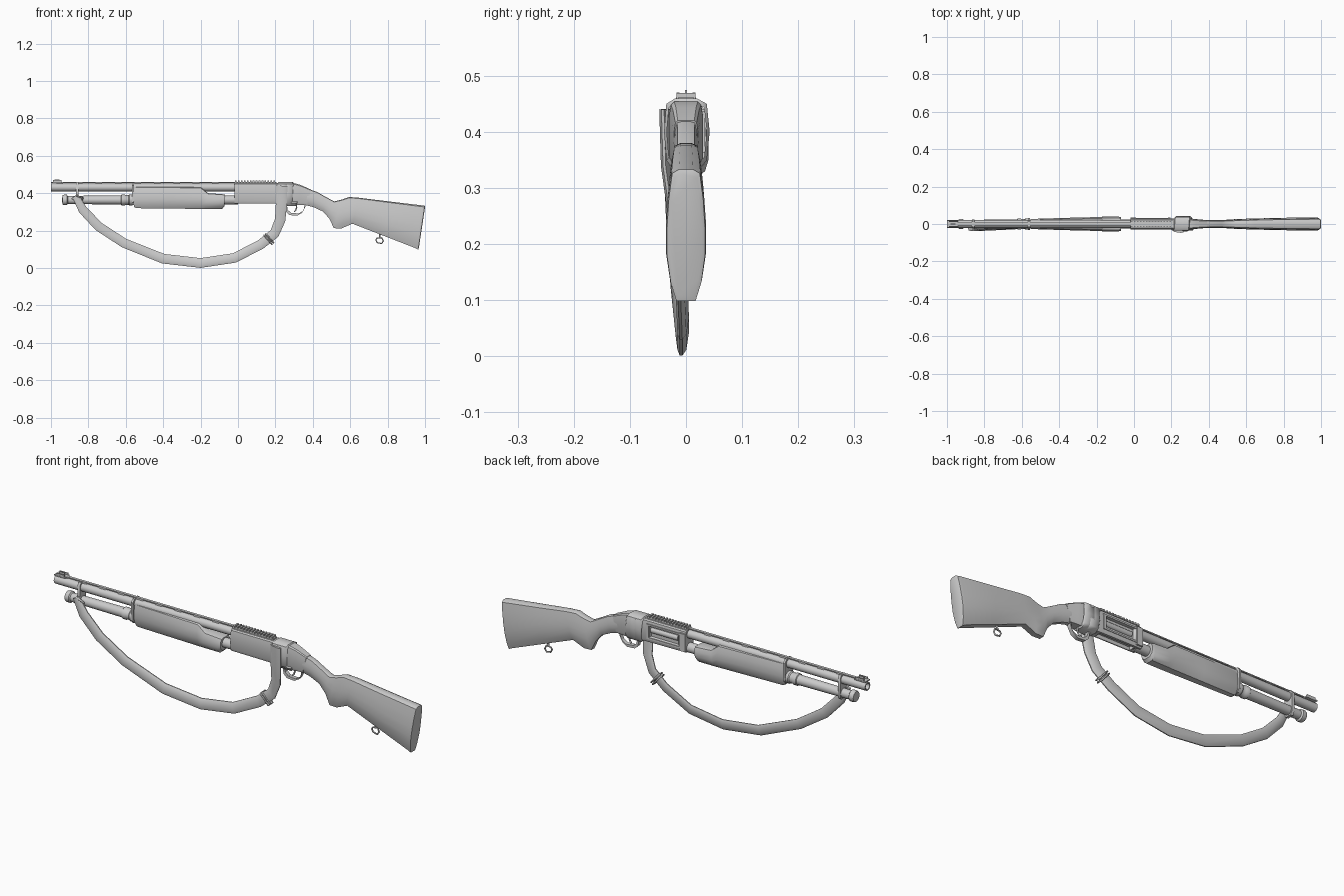
import bpy, bmesh, math
from mathutils import Vector

if "Cube" in bpy.data.objects:
    bpy.data.objects.remove(bpy.data.objects["Cube"])


def finish(name, bm, angle=35):
    bmesh.ops.recalc_face_normals(bm, faces=bm.faces)
    me = bpy.data.meshes.new(name)
    bm.to_mesh(me)
    bm.free()
    ob = bpy.data.objects.new(name, me)
    bpy.context.collection.objects.link(ob)
    bpy.ops.object.select_all(action='DESELECT')
    ob.select_set(True)
    bpy.context.view_layer.objects.active = ob
    bpy.ops.object.shade_smooth_by_angle(angle=math.radians(angle))
    return ob


def loft(name, rings, caps=True, loop=False, angle=35):
    """Bridge rings of equal point count into one skin."""
    bm = bmesh.new()
    vs = [[bm.verts.new(p) for p in r] for r in rings]
    n = len(rings[0])
    for i in range(len(vs) if loop else len(vs) - 1):
        a, b = vs[i], vs[(i + 1) % len(vs)]
        for j in range(n):
            k = (j + 1) % n
            bm.faces.new((a[j], a[k], b[k], b[j]))
    if caps and not loop:
        bm.faces.new(vs[0])
        bm.faces.new(vs[-1])
    return finish(name, bm, angle)


def lathe_x(name, profile, z, y=0, n=16, loop=False):
    """Revolve (x, radius) pairs about a line parallel to x."""
    return loft(name, [[(x, y + r * math.cos(2 * math.pi * j / n), z + r * math.sin(2 * math.pi * j / n))
                        for j in range(n)] for x, r in profile], loop=loop)


def boxes(name, spans):
    """One object from boxes given as (x0, x1, y0, y1, z0, z1)."""
    bm = bmesh.new()
    for x0, x1, y0, y1, z0, z1 in spans:
        for v in bmesh.ops.create_cube(bm, size=1)['verts']:
            v.co = (x0 if v.co.x < 0 else x1, y0 if v.co.y < 0 else y1, z0 if v.co.z < 0 else z1)
    return finish(name, bm)


def body(name, section, stations, angle=35):
    """Loft a (y, v) section through (top x, top z, bottom x, bottom z, half width)."""
    rings = []
    for tx, tz, bx, bz, w in stations:
        rings.append([(bx + (tx - bx) * (v + 1) / 2, y * w, bz + (tz - bz) * (v + 1) / 2) for y, v in section])
    return loft(name, rings, angle=angle)


def mirrored(half):
    return half + [(-y, v) for y, v in reversed(half)]


def wire(name, pts, r, closed=False):
    """Round rod through points."""
    cu = bpy.data.curves.new(name, 'CURVE')
    cu.dimensions = '3D'
    cu.bevel_depth = r
    cu.bevel_resolution = 1
    cu.use_fill_caps = True
    s = cu.splines.new('POLY')
    s.points.add(len(pts) - 1)
    for p, q in zip(s.points, pts):
        p.co = (*q, 1)
    s.use_cyclic_u = closed
    ob = bpy.data.objects.new(name, cu)
    bpy.context.collection.objects.link(ob)
    return ob


def cut(ob, cutter):
    cutter.hide_render = True
    cutter.hide_viewport = True
    m = ob.modifiers.new('cut', 'BOOLEAN')
    m.operation = 'DIFFERENCE'
    m.solver = 'EXACT'
    m.object = cutter


# Barrel, open at the muzzle
lathe_x('barrel', [(0, .001), (0, .021), (-1, .021), (-1, .015), (-.85, .015), (-.85, .001)], .431)

# Ventilated rib and its posts
boxes('barrel_rib', [(-.99, -.02, -.007, .007, .456, .461)] +
      [(-.97 + i * .104, -.935 + i * .104, -.005, .005, .448, .457) for i in range(9)])

# Front sight with post and ears
boxes('front_sight', [(-1, -.94, -.018, .018, .455, .461), (-.98, -.955, -.002, .002, .46, .474)] +
      [(-.99, -.945, s * .0145 - .0025, s * .0145 + .0025, .46, .47) for s in (-1, 1)])

# Magazine tube with end cap and collar
lathe_x('magazine_tube', [(-.94, .012), (-.938, .025), (-.93, .028), (-.915, .028), (-.91, .021), (-.895, .022),
                          (-.64, .024), (-.625, .025), (-.622, .029), (-.605, .029), (-.6, .026), (-.585, .026),
                          (-.58, .03), (-.565, .03), (-.56, .024), (0, .024)], .364)

# Barrel clamps
for name, x, w, r in (('front_clamp', -.86, .007, .025), ('rear_clamp', -.562, .005, .031)):
    body(name, mirrored([(.6, 1), (1, .75), (1, -.75), (.6, -1)]),
         [(x - w, .457, x - w, .336, r), (x + w, .457, x + w, .336, r)])

# Sliding fore-end
pump_sec = mirrored([(.55, 1), (.8, .93), (1, .45), (1, -.15), (.85, -.65), (.45, -1)])
body('fore_end', pump_sec, [
    (-.555, .43, -.555, .326, .024), (-.545, .436, -.545, .32, .027), (-.36, .434, -.36, .318, .033),
    (-.2, .432, -.2, .316, .037), (-.16, .4, -.175, .316, .039), (-.085, .395, -.085, .316, .04),
    (-.07, .392, -.072, .33, .037)], 40)

# Receiver with ejection and loading openings
rec_sec = mirrored([(.7, 1), (.9, .9), (1, .55), (1, -.75), (.8, -1)])
rec = body('receiver', rec_sec, [
    (-.02, .454, -.02, .346, .03), (.2, .454, .2, .344, .03), (.3, .454, .3, .338, .03),
    (.335, .444, .33, .338, .026), (.39, .42, .37, .338, .021)], 30)
cut(rec, boxes('ejection_cutter', [(.02, .18, .016, .06, .372, .428)]))
cut(rec, boxes('loading_cutter', [(.01, .2, -.019, .012, .3, .362)]))
boxes('ejection_frame', [(-.02, .19, .028, .033, .428, .436), (-.02, .19, .028, .033, .362, .37),
                         (-.02, .012, .028, .036, .352, .44), (.182, .195, .028, .034, .362, .436)])
lathe_x('bolt', [(.03, .008), (.03, .014), (.178, .014), (.178, .008)], .402, .012)

# Top rail
boxes('top_rail', [(-.02, .205, -.014, .014, .45, .461)] +
      [(-.016 + i * .0158, -.007 + i * .0158, -.017, .017, .459, .469) for i in range(14)])

# Trigger and guard
guard = [(.255, .345), (.262, .305), (.28, .289), (.32, .286), (.345, .3), (.356, .322), (.36, .345)]
loft('trigger_guard', [[(x + dx * .004, y, z + dx * .006) for dx, y in
                        ((-1, -.01), (-1, .01), (1, .01), (1, -.01))] for x, z in guard])
wire('trigger', [(.308, 0, .345), (.314, 0, .325), (.308, 0, .308), (.3, 0, .3)], .004)

# Stock
stock_sec = mirrored([(.35, 1), (.72, .94), (.9, .55), (1, .1), (1, -.3), (.8, -.72), (.5, -1)])
body('stock', stock_sec, [
    (.36, .428, .335, .343, .023), (.42, .408, .405, .325, .021), (.47, .38, .455, .302, .021),
    (.515, .356, .49, .262, .023), (.555, .366, .512, .213, .025), (.595, .38, .553, .212, .027),
    (.645, .376, .612, .237, .029), (.8, .357, .785, .17, .033), (.985, .335, .95, .106, .036),
    (.998, .333, .963, .098, .034), (1.0, .325, .967, .108, .028)], 45)

# Rear sling swivel
wire('swivel_stud', [(.76, 0, .185), (.757, 0, .163)], .005)
wire('swivel_loop', [(.757 + a, 0, .148 + b) for a, b in
                     ((-.014, .012), (.012, .014), (.02, -.004), (.01, -.017), (-.013, -.012), (-.02, .002))],
     .004, True)

# Hanging sling: (x, y, z, half width)
path = [(-.87, -.028, .385, .017), (-.83, -.028, .312, .024), (-.745, -.024, .222, .025), (-.61, -.017, .134, .025),
        (-.40, -.008, .05, .026), (-.2, -.005, .027, .026), (-.02, -.005, .054, .026), (.12, -.008, .125, .026),
        (.195, -.014, .185, .027), (.225, -.022, .255, .028), (.232, -.034, .34, .03), (.234, -.037, .44, .03)]
rings = []
for i, (x, y, z, w) in enumerate(path):
    a, b = path[max(i - 1, 0)], path[min(i + 1, len(path) - 1)]
    t = Vector((b[0] - a[0], 0, b[2] - a[2])).normalized()
    nrm = Vector((-t.z, .15, t.x))
    rings.append([Vector((x, y, z)) + nrm * (u * w) + Vector((0, s * .008, 0)) for u, s in
                  ((-1, -.3), (-.6, -1), (.6, -1), (1, -.3), (1, .3), (.6, 1), (-.6, 1), (-1, .3))])
loft('sling', rings, angle=50)

# Sling wound twice around the receiver
around = [(-.034, .35), (-.038, .4), (-.034, .448), (-.02, .457), (.02, .457), (.036, .448),
          (.041, .4), (.036, .35), (.02, .333), (-.02, .333)]
rings = []
for i in range(21):
    y, z = around[i % 10]
    x = .232 + .0028 * i
    inner, outer = .9, 1.03
    rings.append([(x + dx * .03, y * k, .397 + (z - .397) * k) for dx, k in
                  ((-1, inner), (-.8, outer), (.8, outer), (1, inner))])
loft('sling_wrap', rings, angle=50)

# Sling buckle and front loop
t, n, c = Vector((.75, 0, .66)), Vector((-.66, 0, .75)), Vector((.165, -.011, .155))
for s in (-1, 1):
    wire('sling_buckle', [c + n * (u * .033) + t * (s * .006) + Vector((0, v * .012, 0)) for u, v in
                          ((-1, -1), (1, -1), (1, 1), (-1, 1))], .004, True)
wire('front_sling_loop', [(-.885, -.02, .37), (-.865, -.034, .388), (-.83, -.034, .374), (-.835, -.016, .36),
                          (-.87, -.016, .355)], .005, True)
